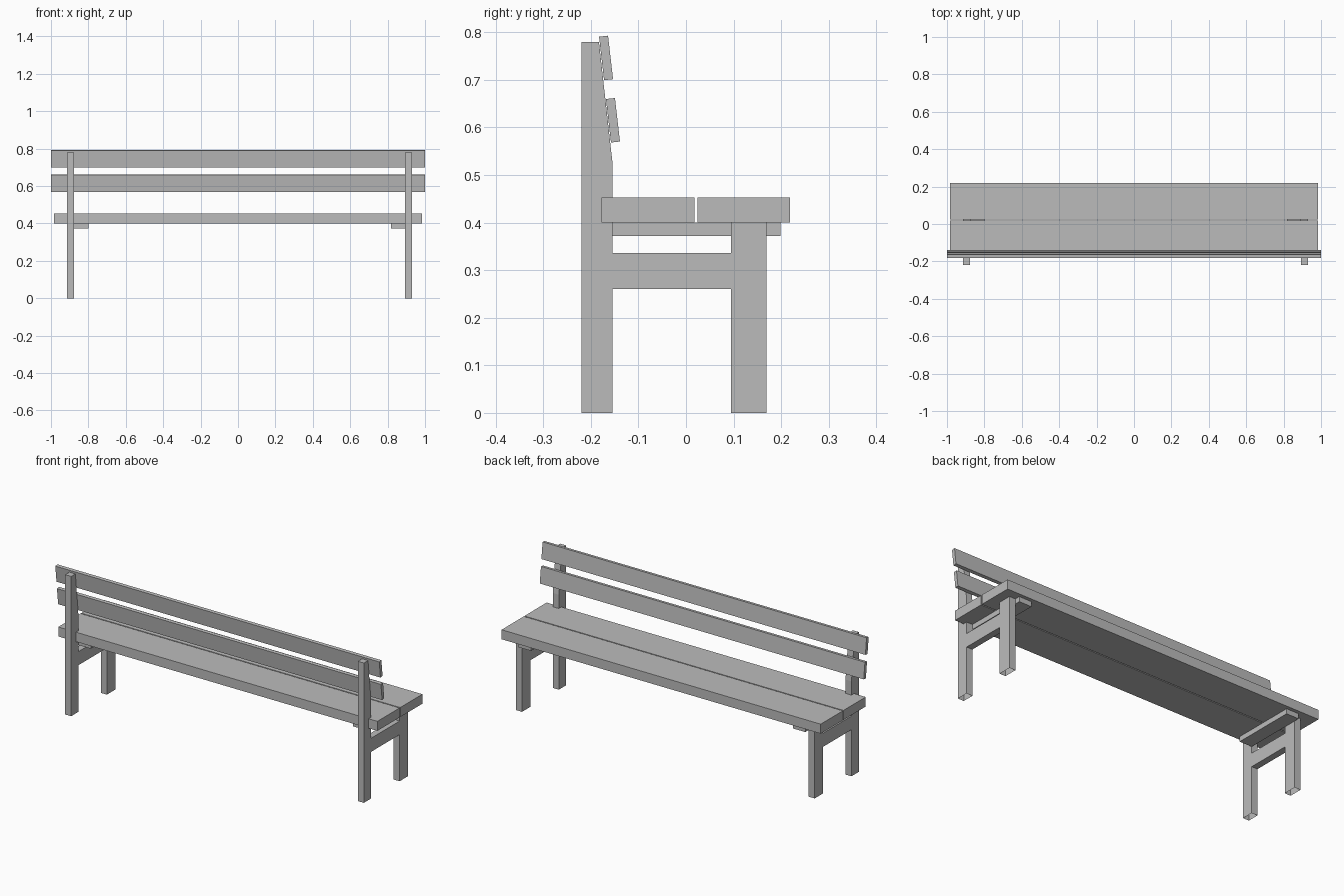
import bpy
import bmesh
from math import cos, sin

cube = bpy.data.objects.get("Cube")
if cube:
    bpy.data.objects.remove(cube, do_unlink=True)

GREY = (0.5, 0.5, 0.5, 1.0)
mat = bpy.data.materials.new("plain grey")
mat.use_nodes = True
mat.diffuse_color = GREY
mat.node_tree.nodes["Principled BSDF"].inputs["Base Color"].default_value = GREY


def prism(name, profile, x0, x1, open_foot=False):
    """Extrude a (y, z) profile from x0 to x1; optionally leave the foot open."""
    bm = bmesh.new()
    face = bm.faces.new([bm.verts.new((x0, y, z)) for y, z in profile])
    ext = bmesh.ops.extrude_face_region(bm, geom=[face], use_keep_orig=True)
    moved = [v for v in ext["geom"] if isinstance(v, bmesh.types.BMVert)]
    bmesh.ops.translate(bm, verts=moved, vec=(x1 - x0, 0, 0))
    bmesh.ops.recalc_face_normals(bm, faces=bm.faces[:])
    if open_foot:
        foot = [f for f in bm.faces if all(v.co.z < 0.001 for v in f.verts)]
        bmesh.ops.delete(bm, geom=foot, context='FACES')
    mesh = bpy.data.meshes.new(name)
    bm.to_mesh(mesh)
    bm.free()
    mesh.materials.append(mat)
    obj = bpy.data.objects.new(name, mesh)
    bpy.context.collection.objects.link(obj)
    return obj


def rect(y0, y1, z0, z1):
    return [(y0, z0), (y1, z0), (y1, z1), (y0, z1)]


def tilted_rect(y, z, depth, height, angle):
    """Rectangle about (y, z) leaning towards -y."""
    c, s = cos(angle), sin(angle)
    return [(y + a * c - b * s, z + a * s + b * c)
            for a, b in rect(-depth / 2, depth / 2, -height / 2, height / 2)]


# Seat planks
prism("seat_plank_rear", rect(-0.178, 0.018, 0.40, 0.453), -0.985, 0.985)
prism("seat_plank_front", rect(0.024, 0.219, 0.40, 0.453), -0.985, 0.985)

# Leaning backrest slats
for name, y, z in (("upper", -0.168, 0.746), ("lower", -0.1535, 0.615)):
    prism(f"backrest_slat_{name}", tilted_rect(y, z, 0.019, 0.092, 0.115), -1, 1)

# End frames: back post with sloped upper front, front leg, rail, seat bearer
post = [(-0.22, 0), (-0.155, 0), (-0.155, 0.53), (-0.183, 0.78), (-0.22, 0.78)]
for side, x0, x1, b0, b1 in (("right", -0.913, -0.876, -0.876, -0.80),
                             ("left", 0.894, 0.931, 0.817, 0.894)):
    prism(f"back_post_{side}", post, x0, x1, open_foot=True)
    prism(f"front_leg_{side}", rect(0.095, 0.169, 0, 0.40), x0, x1, open_foot=True)
    prism(f"side_rail_{side}", rect(-0.155, 0.095, 0.26, 0.336), x0, x1)
    prism(f"seat_bearer_{side}", rect(-0.155, 0.199, 0.372, 0.40), b0, b1)
